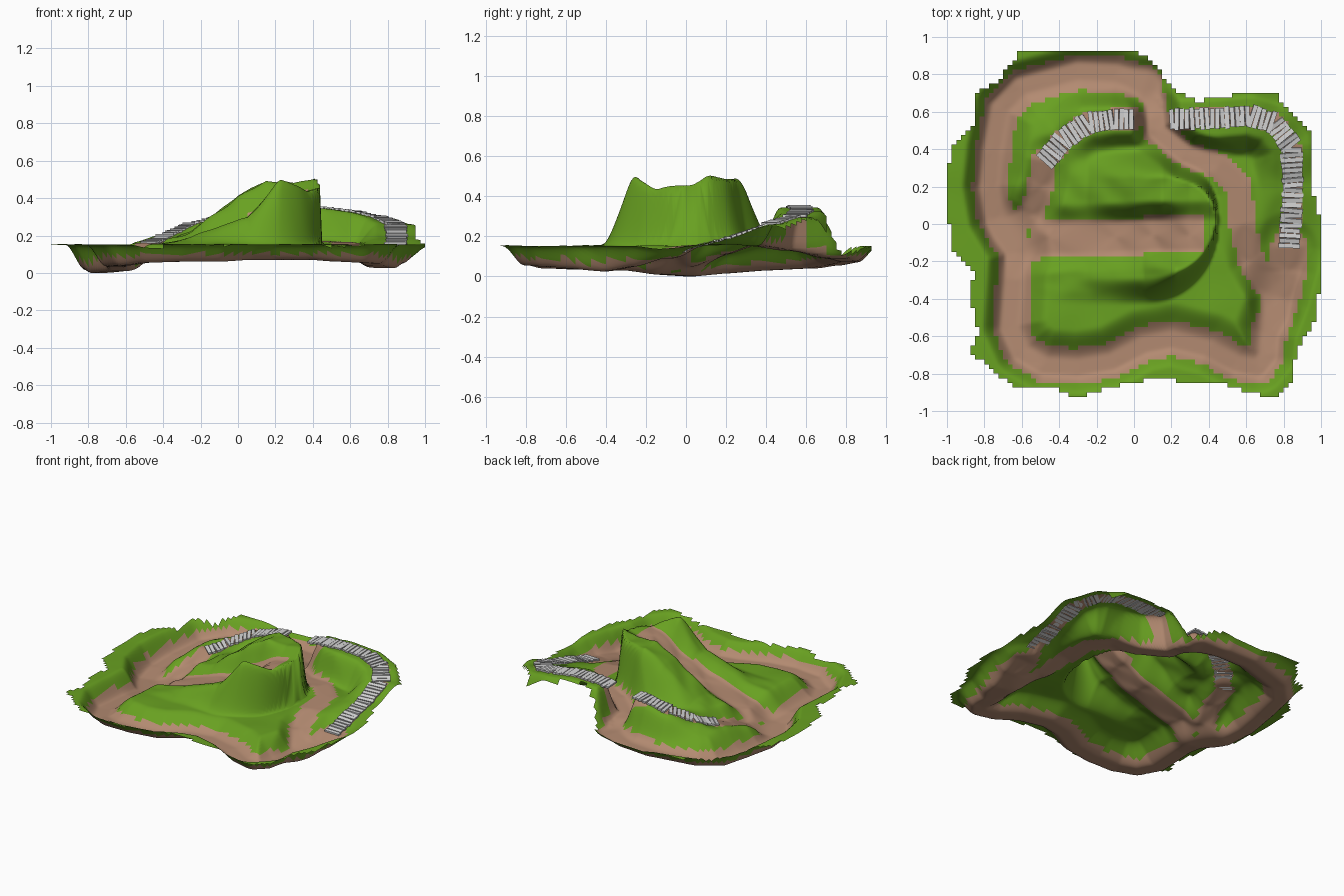
import bpy, bmesh, math, random
from mathutils import Vector, Matrix, noise

if "Cube" in bpy.data.objects:
    bpy.data.objects.remove(bpy.data.objects["Cube"])

random.seed(4)
N = 160                      # terrain grid resolution over -1..1
STEP = 2 / N


def material(name, rgb):
    m = bpy.data.materials.new(name)
    m.diffuse_color = (*rgb, 1)
    m.use_nodes = True
    m.node_tree.nodes["Principled BSDF"].inputs["Base Color"].default_value = m.diffuse_color
    return m


GRASS = material("grass_green", (0.14, 0.355, 0.015))
DIRT = material("dirt_brown", (0.45, 0.255, 0.165))
STONE = material("pale_stone", (0.66, 0.66, 0.66))

# Ragged outer edge of the land
OUTLINE = [(-.6, .93), (0, .93), (.1, .88), (.15, .8), (.22, .72), (.33, .66), (.5, .67), (.57, .71),
           (.75, .71), (.82, .62), (.94, .5), (.96, .15), (1, 0), (1, -.28), (.96, -.55), (.88, -.65),
           (.84, -.85), (.77, -.92), (.65, -.91), (.45, -.85), (.1, -.83), (-.2, -.89), (-.3, -.93),
           (-.45, -.87), (-.65, -.87), (-.75, -.78), (-.88, -.68), (-.83, -.6), (-.87, -.4),
           (-.86, -.26), (-.98, -.13), (-1, .2), (-.98, .4), (-.86, .52), (-.86, .7), (-.72, .77)]

# Routes as x, y, z centre lines
MAIN = [(.83, -.12, .10), (.83, -.25, .06), (.79, -.4, .035), (.72, -.58, .05), (.71, -.7, .06),
        (.66, -.76, .065), (.55, -.74, .07), (.4, -.66, .08), (.2, -.61, .08), (.05, -.64, .08),
        (-.12, -.73, .07), (-.3, -.76, .07), (-.48, -.75, .065), (-.6, -.68, .05), (-.66, -.55, .045),
        (-.64, -.3, .04), (-.63, -.15, .02), (-.74, .03, .01), (-.77, .2, .025), (-.75, .4, .04),
        (-.71, .62, .05), (-.6, .73, .065), (-.3, .81, .08), (-.1, .8, .085), (.06, .75, .10)]
INNER = [(.06, .75, .10), (.11, .65, .12), (.12, .5, .14), (.28, .37, .16), (.45, .31, .18), (.56, .2, .175),
         (.58, 0, .165), (.63, -.2, .11), (.73, -.36, .05), (.76, -.48, .04)]
BRANCH = [(-.68, -.02, .02), (-.55, .05, .06), (-.5, .2, .12), (-.48, .34, .17)]
RAMP = [(-.62, -.1, .03), (-.45, -.08, .11), (-.1, -.07, .21), (.1, -.06, .30), (.3, -.06, .43), (.45, -.06, .47)]
STEPS_W = [(-.48, .33, .17), (-.38, .45, .21), (-.25, .54, .27), (-.1, .56, .31), (0, .56, .325)]
STEPS_E = [(.19, .56, .345), (.45, .565, .355), (.62, .58, .335), (.75, .54, .305), (.84, .42, .27),
           (.85, .2, .195), (.83, -.12, .11)]
LOOP = [p[:2] for p in MAIN + STEPS_E]


def smooth(a, b, v):
    t = min(1, max(0, (v - a) / (b - a)))
    return t * t * (3 - 2 * t)


def lerp_table(table, v):
    if v <= table[0][0]:
        return table[0][1]
    for (a, za), (b, zb) in zip(table, table[1:]):
        if v <= b:
            return za + (zb - za) * (v - a) / (b - a)
    return table[-1][1]


def inside(x, y, poly):
    hit = False
    for (ax, ay), (bx, by) in zip(poly, poly[1:] + poly[:1]):
        if (ay > y) != (by > y) and x < ax + (bx - ax) * (y - ay) / (by - ay):
            hit = not hit
    return hit


def nearest(path, x, y):
    """Distance to a route and a softly blended route height there."""
    best, sw, sz = 9, 0, 0
    for (ax, ay, az), (bx, by, bz) in zip(path, path[1:]):
        dx, dy = bx - ax, by - ay
        t = min(1, max(0, ((x - ax) * dx + (y - ay) * dy) / (dx * dx + dy * dy)))
        d = math.hypot(x - ax - dx * t, y - ay - dy * t)
        w = 1 / (d + .01) ** 4
        sw += w
        sz += w * (az + (bz - az) * t)
        best = min(best, d)
    return best, sz / sw


def blend(h, path, x, y, inner, outer):
    d, z = nearest(path, x, y)
    return z + (h - z) * smooth(inner, outer, d)


NORTH_RIDGE = [(-.45, .16), (-.25, .23), (0, .42), (.15, .5), (.3, .49), (.45, .53)]
SOUTH_RIDGE = [(-.45, .16), (-.25, .20), (.05, .31), (.15, .42), (.22, .50), (.45, .50)]


def height(x, y):
    ground = .162 + .006 * noise.noise(Vector((x * 5, y * 5, 0)))
    h = ground
    # Central hill: two ridges with a ramp between, cut off by a curved cliff
    if -.7 < x < .6 and -.55 < y < .55:
        n, s = lerp_table(NORTH_RIDGE, x), lerp_table(SOUTH_RIDGE, x)
        hill = s + (n - s) * smooth(-.2, .1, y) + .015 * noise.noise(Vector((x * 9, y * 9, 3)))
        hill = blend(hill, RAMP, x, y, .07, .19)
        ex, ey = max(0, x - .05) / .39, (y - .03) / .35
        r = math.hypot(ex, ey)
        side = (abs(ey) / max(r, .01)) ** 2
        start = 1 - (.4 if y > .03 else .1) * side
        h = hill + (ground - hill) * smooth(start, 1.03 + (.2 if y > .03 else .3) * side, r)
    # Raised step banks, then sunken tracks
    h = blend(h, STEPS_W, x, y, .06, .19)
    h = blend(h, STEPS_E, x, y, .09, .22)
    h = blend(h, BRANCH, x, y, .04, .15)
    h = blend(h, INNER, x, y, .04, .14)
    if inside(x, y, LOOP):
        return blend(h, MAIN, x, y, .03, .195)
    return blend(h, MAIN, x, y, .045, .155)


def is_dirt(x, y):
    widths = ((MAIN, .095), (INNER, .07), (BRANCH, .07), (STEPS_W, .055), (STEPS_E, .05))
    if any(nearest(p, x, y)[0] < w for p, w in widths):
        return True
    return -.55 < x < .38 and nearest(RAMP, x, y)[0] < .1


def build(name, bm, mats):
    me = bpy.data.meshes.new(name)
    bm.to_mesh(me)
    bm.free()
    for m in mats:
        me.materials.append(m)
    ob = bpy.data.objects.new(name, me)
    bpy.context.collection.objects.link(ob)
    return ob


# Terrain sheet, trimmed and coloured in small square blocks
bm = bmesh.new()
verts = {}


def vert(i, j):
    if (i, j) not in verts:
        x, y = i * STEP - 1, j * STEP - 1
        verts[i, j] = bm.verts.new((x, y, height(x, y)))
    return verts[i, j]


for bi in range(0, N, 2):
    for bj in range(0, N, 2):
        cx, cy = (bi + 1) * STEP - 1, (bj + 1) * STEP - 1
        if not inside(cx, cy, OUTLINE):
            continue
        dirt = is_dirt(cx, cy)
        for i in (bi, bi + 1):
            for j in (bj, bj + 1):
                f = bm.faces.new((vert(i, j), vert(i + 1, j), vert(i + 1, j + 1), vert(i, j + 1)))
                f.material_index = int(dirt)
                f.smooth = True
low = min(v.co.z for v in bm.verts)
for v in bm.verts:
    v.co.z -= low
build("terrain", bm, [GRASS, DIRT])


# Stone steps laid across the raised banks
def stone_steps(name, path):
    bm = bmesh.new()
    pts = [Vector(p) for p in path]
    carry = .012
    for a, b in zip(pts, pts[1:]):
        d = b - a
        run = math.hypot(d.x, d.y)
        while carry < run:
            p = a + d * (carry / run)
            z = min(p.z + .012, max(p.z - .008, height(p.x, p.y)))
            pitch = -math.atan2(d.z, run) * .6 + random.uniform(-.2, .2)
            yaw = math.atan2(d.y, d.x) + random.uniform(-.05, .05)
            mat = (Matrix.Translation((p.x, p.y, z - low + .005))
                   @ Matrix.Rotation(yaw, 4, 'Z') @ Matrix.Rotation(pitch, 4, 'Y')
                   @ Matrix.Diagonal((.024, random.uniform(.105, .125), .012, 1)))
            bmesh.ops.create_cube(bm, size=1, matrix=mat)
            carry += .027
        carry -= run
    build(name, bm, [STONE])


stone_steps("west_stone_steps", STEPS_W)
stone_steps("east_stone_steps", STEPS_E)
